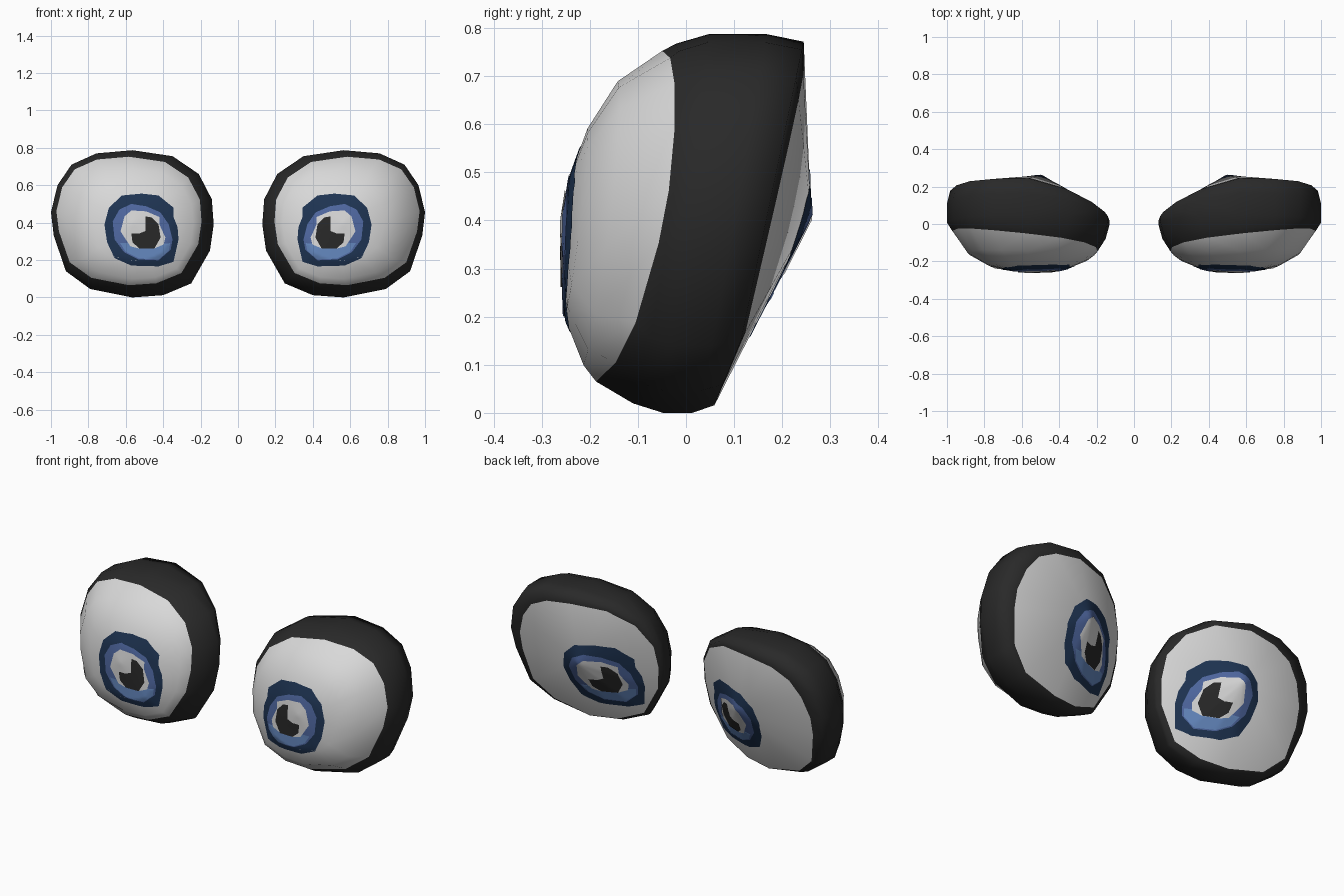
import bpy, bmesh
from mathutils import Vector
from mathutils.bvhtree import BVHTree

if "Cube" in bpy.data.objects:
    bpy.data.objects.remove(bpy.data.objects["Cube"])


def material(name, rgb):
    m = bpy.data.materials.new(name)
    m.diffuse_color = (*rgb, 1)
    m.use_nodes = True
    m.node_tree.nodes["Principled BSDF"].inputs["Base Color"].default_value = m.diffuse_color
    return m


WHITE = material("eye white", (0.69, 0.69, 0.69))
BLACK = material("soft black", (0.022, 0.022, 0.022))
NAVY = material("navy", (0.013, 0.034, 0.085))
BLUE = material("slate blue", (0.08, 0.14, 0.36))
LIGHT = material("light blue", (0.13, 0.25, 0.53))

CX, CZ, HX, HZ = 0.565, 0.395, 0.435, 0.395
TIP = Vector((0.5, 0.26, 0.41))  # peak of the back

# Front outline of one eye (x, z)
OUTLINE = [(0.13, 0.39), (0.14, 0.525), (0.21, 0.66), (0.35, 0.755), (0.565, 0.787),
           (0.757, 0.77), (0.89, 0.71), (0.965, 0.60), (1.0, 0.455), (0.985, 0.33),
           (0.92, 0.14), (0.79, 0.045), (0.565, 0.0), (0.40, 0.012), (0.25, 0.075), (0.15, 0.25)]

# Dome profile: (scale of outline, depth)
DOME = [(1.0, 0.0), (0.95, -0.065), (0.83, -0.152), (0.7, -0.193),
        (0.55, -0.224), (0.3, -0.245), (0.0, -0.255)]


def dome_depth(s):
    for (s1, d1), (s0, d0) in zip(DOME, DOME[1:]):
        if s >= s0:
            return d0 + (d1 - d0) * (s - s0) / (s1 - s0)


def front_y(x, z, s):
    u = (x - CX) / HX
    bulge = (0.035 if u > 0 else -0.015) * u * u if s < 0.99 else 0
    return dome_depth(s) + 0.12 * (z - CZ) * min(1, s * 2) + bulge


def back_y(x, z):
    low = 0.2 * max(0, 0.15 - z)
    return 0.238 + 0.21 * (z - 0.74) - 0.37 * max(0, 0.5 - x) - low


def scaled(s):
    return [(CX + s * (x - CX), CZ + s * (z - CZ)) for x, z in OUTLINE]


# Border between black rim and white on the front
BORDER = [(0.583 + 0.892 * (x - CX), 0.41 + 0.873 * (z - CZ)) for x, z in OUTLINE]


def finish(bm, name, mats):
    me = bpy.data.meshes.new(name)
    bm.to_mesh(me)
    bm.free()
    for m in mats:
        me.materials.append(m)
    for p in me.polygons:
        p.use_smooth = True
    ob = bpy.data.objects.new(name, me)
    bpy.context.collection.objects.link(ob)


def eyeball(name, side):
    bm = bmesh.new()
    edge = [Vector((x, back_y(x, z), z)) for x, z in scaled(0.96)]
    # back colour border, wider towards the outer top
    inner = []
    for p in edge:
        t = 0.05 + 0.075 * ((p.x - CX) / HX + (p.z - CZ) / HZ)
        inner.append(p.lerp(TIP, max(0.005, t)))
    # outer wall of the rim
    outer = []
    for x, z in OUTLINE:
        d = front_y(x, z, 1)
        outer.append((x, d + 0.6 * (back_y(x, z) - d), z))
    rings = [inner, edge, outer]
    # front dome
    for s in (1.0, 0.95):
        rings.append([(x, front_y(x, z, s), z) for x, z in scaled(s)])
    border = []
    for (x, z), (ox, oz) in zip(BORDER, OUTLINE):
        s = Vector((x - CX, z - CZ)).length / Vector((ox - CX, oz - CZ)).length
        border.append((x, front_y(x, z, s), z))
    rings.append(border)
    for s in (0.75, 0.5, 0.25):
        rings.append([(x, front_y(x, z, s), z) for x, z in scaled(s)])
    vr = [[bm.verts.new((side * x, y, z)) for x, y, z in r] for r in rings]
    n = len(OUTLINE)
    for k in range(len(vr) - 1):
        for i in range(n):
            j = (i + 1) % n
            f = bm.faces.new((vr[k][i], vr[k][j], vr[k + 1][j], vr[k + 1][i]))
            f.material_index = 1 if k < 5 else 0
    # back peak and front pole
    for ring, tip in ((vr[0], TIP), (vr[-1], (CX, -0.256, CZ))):
        v = bm.verts.new((side * tip[0], tip[1], tip[2]))
        for i in range(n):
            bm.faces.new((ring[i], ring[(i + 1) % n], v))
    bmesh.ops.recalc_face_normals(bm, faces=bm.faces)
    tree = BVHTree.FromBMesh(bm)
    finish(bm, name, [WHITE, BLACK])
    return tree


def plate(name, tree, side, facing, pts, centre, lift, mat):
    """Thin painted patch laid on the eyeball, facing -1 front or +1 back."""
    bm = bmesh.new()
    # the back painting sits further in and lower
    dx, dz = (-0.095, -0.04) if facing > 0 else (0, 0)

    def drop(x, z):
        hit = tree.ray_cast(Vector((side * (x + dx), facing * 2, z + dz)),
                            Vector((0, -facing, 0)))[0]
        return bm.verts.new((hit.x, hit.y + facing * lift, hit.z))

    loop = []
    for a, b in zip(pts, pts[1:] + pts[:1]):
        for t in (0, 0.25, 0.5, 0.75):
            loop.append((a[0] + (b[0] - a[0]) * t, a[1] + (b[1] - a[1]) * t))
    cx, cz = centre
    steps = 10
    mid = drop(cx, cz)
    prev = None
    n = len(loop)
    for k in range(1, steps + 1):
        s = k / steps
        ring = [drop(cx + (x - cx) * s, cz + (z - cz) * s) for x, z in loop]
        for i in range(n):
            j = (i + 1) % n
            bm.faces.new((prev[i], prev[j], ring[j], ring[i]) if prev else (mid, ring[j], ring[i]))
        prev = ring
    bm.normal_update()
    for f in list(bm.faces):
        if f.normal.y * facing < 0:
            f.normal_flip()
    finish(bm, name, [mat])


# Painted shapes (x, z), outermost first
IRIS = [(0.345, 0.48), (0.425, 0.545), (0.515, 0.555), (0.62, 0.545), (0.69, 0.48), (0.714, 0.39),
        (0.70, 0.295), (0.66, 0.21), (0.57, 0.17), (0.425, 0.166), (0.345, 0.19), (0.318, 0.31),
        (0.323, 0.375), (0.345, 0.43)]
IRIS_RING = [(0.35, 0.31), (0.37, 0.39), (0.415, 0.455), (0.49, 0.487), (0.57, 0.50), (0.634, 0.47),
             (0.67, 0.406), (0.66, 0.31), (0.607, 0.24), (0.532, 0.203), (0.425, 0.198), (0.36, 0.255)]
LOWER_GLOW = [(0.362, 0.29), (0.37, 0.25), (0.425, 0.203), (0.53, 0.208), (0.60, 0.243), (0.63, 0.29)]
HIGHLIGHT = [(0.42, 0.43), (0.49, 0.46), (0.57, 0.465), (0.607, 0.433), (0.628, 0.353), (0.60, 0.31),
             (0.575, 0.273), (0.532, 0.262), (0.447, 0.262), (0.398, 0.283), (0.388, 0.32), (0.42, 0.39)]
PUPIL = [(0.425, 0.39), (0.463, 0.428), (0.495, 0.433), (0.495, 0.355), (0.527, 0.342), (0.57, 0.342),
         (0.564, 0.294), (0.527, 0.262), (0.447, 0.262), (0.414, 0.32)]

LAYERS = [("iris", IRIS, (0.515, 0.36), 0.002, NAVY),
          ("iris_ring", IRIS_RING, (0.51, 0.35), 0.0036, BLUE),
          ("lower_glow", LOWER_GLOW, (0.49, 0.255), 0.005, LIGHT),
          ("highlight", HIGHLIGHT, (0.51, 0.36), 0.0064, WHITE),
          ("pupil", PUPIL, (0.463, 0.31), 0.008, BLACK)]

for label, side in (("right", 1), ("left", -1)):
    tree = eyeball(label + "_eyeball", side)
    for part, pts, centre, lift, mat in LAYERS:
        for where, facing in (("front", -1), ("back", 1)):
            plate(f"{label}_{where}_{part}", tree, side, facing, pts, centre, lift, mat)
